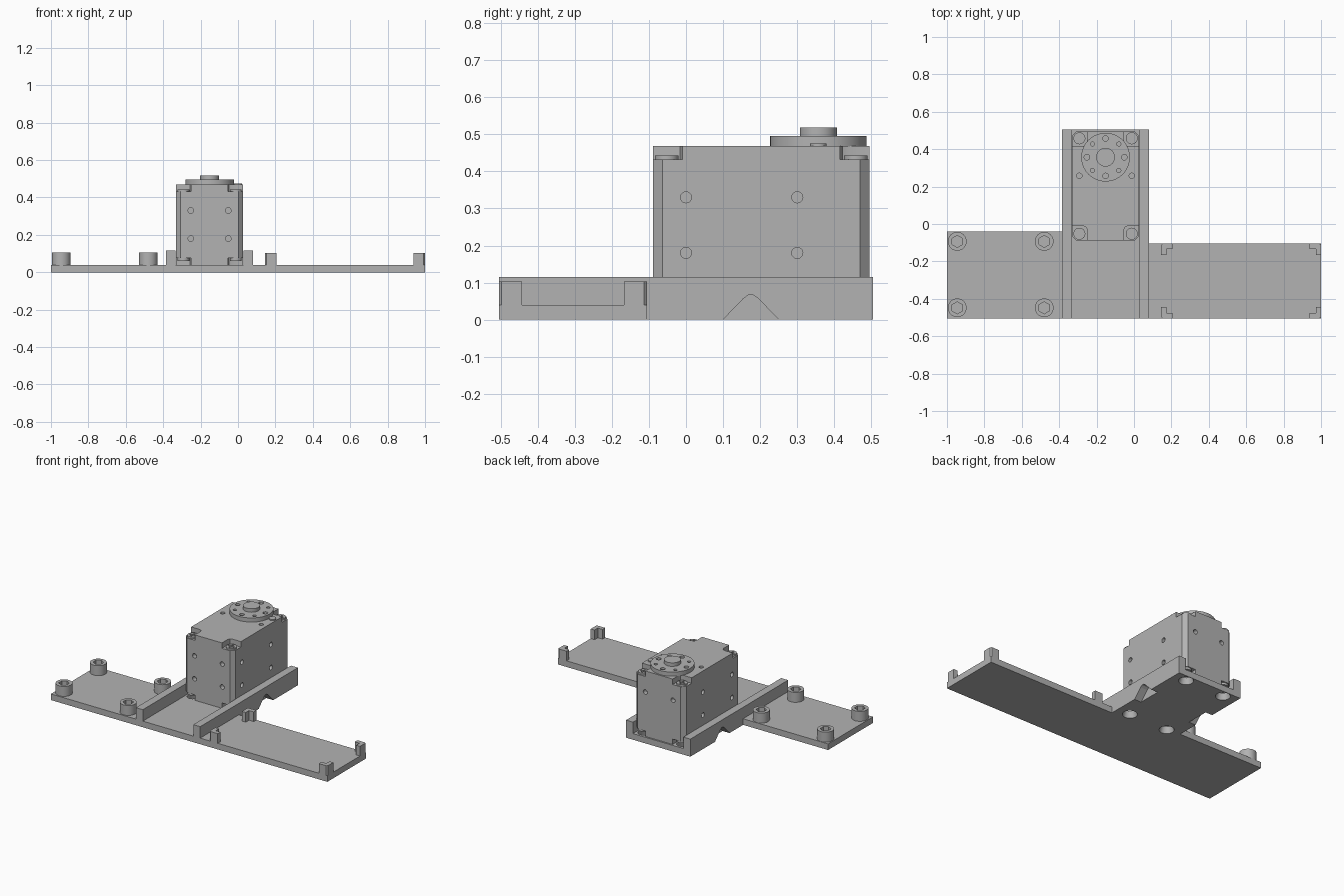
import bpy, bmesh, math
from mathutils import Matrix, Vector

cube = bpy.data.objects.get("Cube")
if cube:
    bpy.data.objects.remove(cube, do_unlink=True)

grey = bpy.data.materials.new("plain grey")
grey.use_nodes = True
GREY = (0.45, 0.45, 0.45, 1)
grey.diffuse_color = GREY
grey.node_tree.nodes["Principled BSDF"].inputs["Base Color"].default_value = GREY


def finish(name, bm):
    bmesh.ops.recalc_face_normals(bm, faces=bm.faces)
    mesh = bpy.data.meshes.new(name)
    bm.to_mesh(mesh)
    bm.free()
    mesh.materials.append(grey)
    ob = bpy.data.objects.new(name, mesh)
    bpy.context.collection.objects.link(ob)
    return ob


def add_prism(bm, points, z0, z1):
    """Extrude an xy outline between two heights."""
    face = bm.faces.new([bm.verts.new((x, y, z0)) for x, y in points])
    top = bmesh.ops.extrude_face_region(bm, geom=[face])["geom"]
    verts = [g for g in top if isinstance(g, bmesh.types.BMVert)]
    bmesh.ops.translate(bm, verts=verts, vec=(0, 0, z1 - z0))


def rect(x0, x1, y0, y1):
    return [(x0, y0), (x1, y0), (x1, y1), (x0, y1)]


def prism(name, points, z0, z1):
    bm = bmesh.new()
    add_prism(bm, points, z0, z1)
    return finish(name, bm)


def add_rod(bm, centre, r, depth, axis=(0, 0, 1), r2=None, sides=24):
    turn = Vector((0, 0, 1)).rotation_difference(Vector(axis)).to_matrix().to_4x4()
    bmesh.ops.create_cone(bm, cap_ends=True, segments=sides, radius1=r,
                          radius2=r if r2 is None else r2, depth=depth,
                          matrix=Matrix.Translation(centre) @ turn)


def cut(ob, bm):
    """Subtract the given mesh from an object."""
    cutter = finish("cutter", bm)
    cutter.hide_render = True
    mod = ob.modifiers.new("cut", "BOOLEAN")
    mod.operation, mod.solver, mod.object = "DIFFERENCE", "EXACT", cutter
    bpy.context.view_layer.objects.active = ob
    bpy.ops.object.modifier_apply(modifier=mod.name)
    bpy.data.objects.remove(cutter, do_unlink=True)


def smooth(ob):
    bpy.ops.object.select_all(action="DESELECT")
    ob.select_set(True)
    bpy.context.view_layer.objects.active = ob
    bpy.ops.object.shade_smooth_by_angle(angle=math.radians(30))


FRONT, BACK, FLOOR = -0.505, 0.505, 0.04
CX, CY, HX, HY = -0.152, 0.203, 0.18, 0.292      # motor centre and half sizes
SCREWS = [(CX + sx * 0.14, CY + sy * 0.255) for sx in (-1, 1) for sy in (-1, 1)]

# One base plate: wide left wing, narrow right wing, long motor tray
base = prism("base_plate", [
    (-1, FRONT), (1, FRONT), (1, -0.105), (0.08, -0.105), (0.08, BACK),
    (-0.385, BACK), (-0.385, -0.04), (-1, -0.04)], 0, FLOOR)


def notch():
    """Two arched notches, as deep as the rail walls."""
    bm = bmesh.new()
    outline = [(0.1, -0.02), (0.1, 0), (0.155, 0.057), (0.168, 0.066),
               (0.182, 0.066), (0.195, 0.057), (0.25, 0), (0.25, -0.02)]
    for x0, x1 in ((-0.45, -0.335), (0.03, 0.15)):
        face = bm.faces.new([bm.verts.new((x0, y, z)) for y, z in outline])
        out = bmesh.ops.extrude_face_region(bm, geom=[face])["geom"]
        bmesh.ops.translate(bm, vec=(x1 - x0, 0, 0),
                            verts=[g for g in out if isinstance(g, bmesh.types.BMVert)])
    return bm


cut(base, notch())

# Countersunk mounting holes under the motor
holes = bmesh.new()
for x, y in SCREWS:
    add_rod(holes, (x, y, 0.015), 0.05, 0.07, r2=0.03)
cut(base, holes)
smooth(base)

# Rails on both sides of the tray
for side, x0, x1 in (("right", -0.385, -0.335), ("left", 0.03, 0.08)):
    rail = prism(side + "_rail", rect(x0, x1, FRONT, BACK), FLOOR, 0.115)
    cut(rail, notch())

# Round standoffs with hexagonal sockets
for x in (-0.945, -0.48):
    for y in (-0.093, -0.448):
        bm = bmesh.new()
        add_rod(bm, (x, y, 0.0725), 0.05, 0.065, sides=32)
        post = finish("standoff", bm)
        socket = bmesh.new()
        add_rod(socket, (x, y, 0.09), 0.032, 0.09, sides=6)
        cut(post, socket)
        smooth(post)

# L-shaped corner stops on the narrow wing
for x, sx in ((0.145, 1), (1, -1)):
    for y, sy in ((FRONT, 1), (-0.105, -1)):
        ell = [(0.008, 0), (0.062, 0), (0.062, 0.028), (0.028, 0.028),
               (0.028, 0.062), (0, 0.062), (0, 0.008)]
        prism("corner_stop", [(x + sx * a, y + sy * b) for a, b in ell], FLOOR, 0.103)

# Motor housing with bevelled upright edges
C = 0.025
quarter = [(HX, HY - C), (HX - C, HY)]
outline = []
for sx, sy in ((1, 1), (-1, 1), (-1, -1), (1, -1)):
    pts = [(CX + sx * a, CY + sy * b) for a, b in quarter]
    outline += pts if sx * sy > 0 else pts[::-1]
motor = prism("motor_housing", outline, FLOOR, 0.468)

# Corner pockets at top and bottom
pockets = bmesh.new()
for sx in (-1, 1):
    for sy in (-1, 1):
        inner = [(0.23, 0.34), (0.098, 0.34), (0.098, 0.235), (0.104, 0.219),
                 (0.12, 0.213), (0.23, 0.213)]
        pts = [(CX + sx * a, CY + sy * b) for a, b in inner]
        add_prism(pockets, pts, 0.432, 0.5)
        add_prism(pockets, pts, 0.01, 0.075)
cut(motor, pockets)

# Blind screw holes on the sides, front, back and top
holes = bmesh.new()
for z in (0.18, 0.33):
    for sx in (-1, 1):
        for y in (0.0, 0.3):
            add_rod(holes, (CX + sx * HX, y, z), 0.015, 0.06, (1, 0, 0), sides=20)
        for sy in (-1, 1):
            if sy < 0 or z > 0.2:
                add_rod(holes, (CX + sx * 0.1, CY + sy * HY, z), 0.015, 0.06,
                        (0, 1, 0), sides=20)
for sx in (-1, 1):
    add_rod(holes, (CX + sx * 0.14, 0.258, 0.468), 0.014, 0.06, sides=20)
cut(motor, holes)
smooth(motor)

# Screw heads with cross recesses in the top pockets, plain ones below
for x, y in SCREWS:
    bm = bmesh.new()
    add_rod(bm, (x, y, 0.437), 0.032, 0.012)
    head = finish("screw_head", bm)
    for w, h in ((0.02, 0.005), (0.005, 0.02)):
        slot = bmesh.new()
        add_prism(slot, rect(x - w, x + w, y - h, y + h), 0.437, 0.46)
        cut(head, slot)
    smooth(head)
    bm = bmesh.new()
    add_rod(bm, (x, y, 0.068), 0.032, 0.014)
    smooth(finish("lower_screw_head", bm))

# Output disc with a ring of holes, its hub, and a small pin beside it
DY = 0.357
bm = bmesh.new()
add_rod(bm, (CX, DY, 0.481), 0.13, 0.028, sides=64)
disc = finish("output_disc", bm)
ring = bmesh.new()
for i in range(8):
    a = i * math.pi / 4
    r = 0.015 if i % 2 == 0 else 0.011
    add_rod(ring, (CX + 0.1 * math.cos(a), DY + 0.1 * math.sin(a), 0.49), r, 0.03, sides=16)
cut(disc, ring)
smooth(disc)
bm = bmesh.new()
add_rod(bm, (CX, DY, 0.506), 0.05, 0.024, sides=40)
smooth(finish("output_hub", bm))
bm = bmesh.new()
add_rod(bm, (0.0, DY, 0.465), 0.022, 0.02)
smooth(finish("stop_pin", bm))
